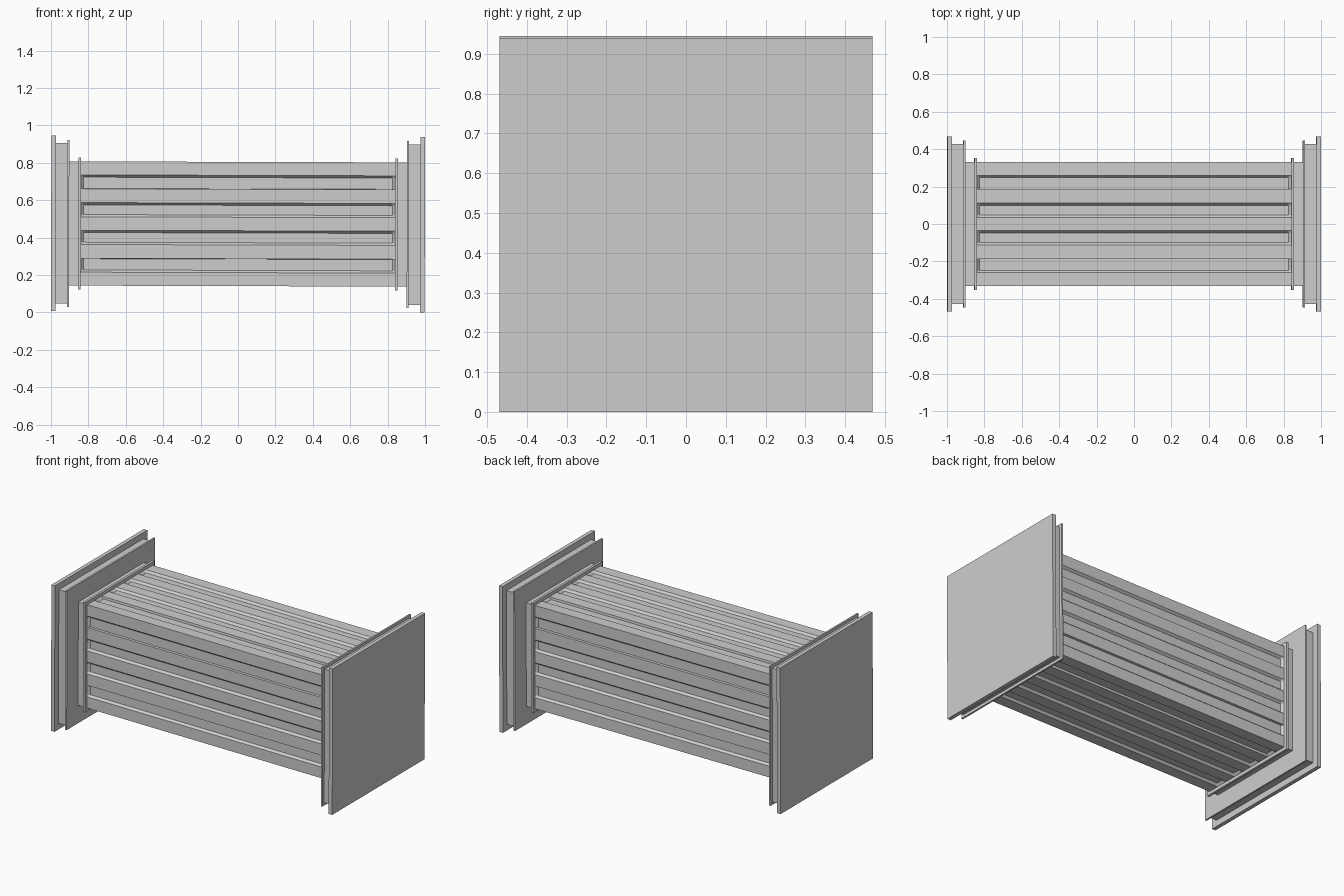
import bpy, bmesh
from mathutils import Matrix, Vector

cube = bpy.data.objects.get("Cube")
if cube:
    bpy.data.objects.remove(cube, do_unlink=True)

stone = bpy.data.materials.new("grey_stone")
stone.use_nodes = True
GREY = (0.615, 0.615, 0.615, 1)
stone.diffuse_color = GREY
stone.node_tree.nodes["Principled BSDF"].inputs["Base Color"].default_value = GREY

SHAFT = 0.332      # half width of the shaft
DEPTH = 0.014      # flute depth
SLOPE = 0.012      # run of a sloped flute wall
STEEP = 0.002      # run of a steep flute wall
# The whole column leans very slightly along its length
PLACE = Matrix.Translation((0, 0, 0.4725)) @ Matrix.Rotation(0.003, 4, "Y")


def loft(name, sections):
    """Join matching closed (y, z) outlines, given as (x, outline) pairs."""
    bm = bmesh.new()
    loops = [[bm.verts.new((x, y, z)) for y, z in outline]
             for x, outline in sections]
    for a, b in zip(loops, loops[1:]):
        for i in range(len(a)):
            bm.faces.new((a[i - 1], a[i], b[i], b[i - 1]))
    bm.faces.new(loops[0])
    bm.faces.new(loops[-1])
    bmesh.ops.recalc_face_normals(bm, faces=bm.faces)
    bmesh.ops.triangulate(bm, faces=[f for f in bm.faces if len(f.verts) > 4])
    mesh = bpy.data.meshes.new(name)
    bm.to_mesh(mesh)
    bm.free()
    mesh.materials.append(stone)
    obj = bpy.data.objects.new(name, mesh)
    obj.matrix_world = PLACE
    bpy.context.collection.objects.link(obj)


def four_sides(side):
    """Repeat one side's points around the square."""
    return [tuple(Matrix.Rotation(turn * 1.5707963, 2) @ Vector(p))
            for turn in range(4) for p in side]


def fluted(depth):
    # Four flutes per side; the outer pair have a steep inner wall
    side = [(-SHAFT, -SHAFT)]
    for lo, hi, run_lo, run_hi in ((-0.26, -0.186, SLOPE, STEEP),
                                   (-0.112, -0.036, SLOPE, SLOPE),
                                   (0.036, 0.112, SLOPE, SLOPE),
                                   (0.186, 0.26, STEEP, SLOPE)):
        side += [(lo, -SHAFT), (lo + run_lo, depth - SHAFT),
                 (hi - run_hi, depth - SHAFT), (hi, -SHAFT)]
    return four_sides(side)


# Fluted shaft whose flutes slope back to the surface at both ends
loft("fluted_shaft", [(-0.84, fluted(0)), (-0.826, fluted(DEPTH)),
                      (0.826, fluted(DEPTH)), (0.84, fluted(0))])

# Stepped mouldings at both ends: name, half width, inner x, outer x
STEPS = (
    ("neck", SHAFT, 0.84, 0.905),
    ("collar", 0.353, 0.84, 0.855),
    ("thin_plate", 0.447, 0.903, 0.914),
    ("block", 0.429, 0.914, 0.974),
    ("end_plate", 0.469, 0.974, 0.999),
)
for label, s in (("left", 1), ("right", -1)):
    for name, half, inner, outer in STEPS:
        square = four_sides([(-half, -half)])
        loft(f"{label}_{name}", [(s * inner, square), (s * outer, square)])
